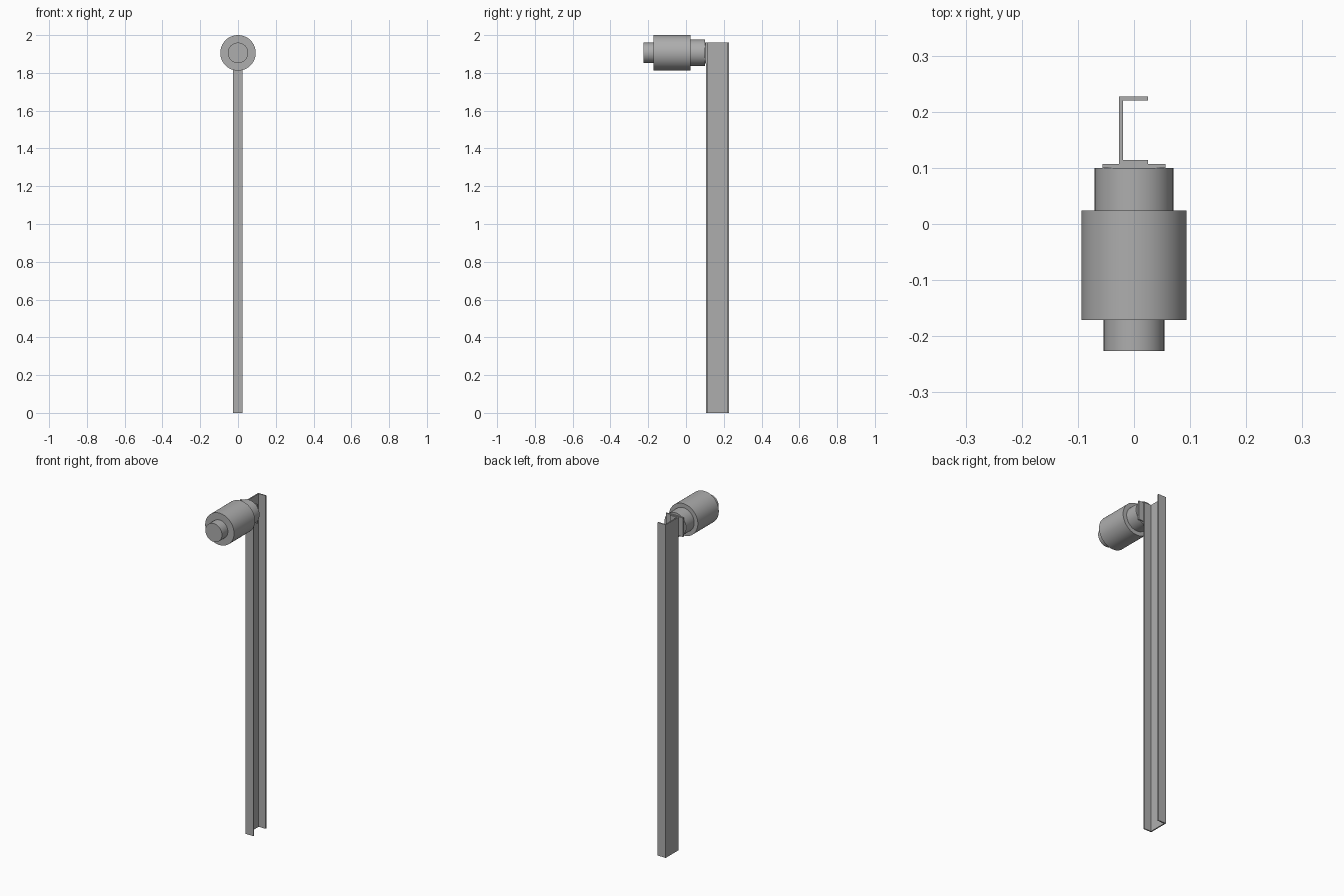
import bpy, bmesh, math
from mathutils import Matrix

cube = bpy.data.objects.get("Cube")
if cube:
    bpy.data.objects.remove(cube, do_unlink=True)

grey = bpy.data.materials.new("metal grey")
grey.use_nodes = True
color = (0.42, 0.42, 0.42, 1)
grey.diffuse_color = color
grey.node_tree.nodes["Principled BSDF"].inputs["Base Color"].default_value = color


def make_object(name, bm):
    bmesh.ops.recalc_face_normals(bm, faces=bm.faces)
    mesh = bpy.data.meshes.new(name)
    bm.to_mesh(mesh)
    bm.free()
    mesh.materials.append(grey)
    obj = bpy.data.objects.new(name, mesh)
    bpy.context.collection.objects.link(obj)
    return obj


def extrude_outline(name, outline, z0, z1):
    bm = bmesh.new()
    face = bm.faces.new([bm.verts.new((x, y, z0)) for x, y in outline])
    side = bmesh.ops.extrude_face_region(bm, geom=[face])["geom"]
    verts = [v for v in side if isinstance(v, bmesh.types.BMVert)]
    bmesh.ops.translate(bm, verts=verts, vec=(0, 0, z1 - z0))
    return make_object(name, bm)


# Lamp body: a stepped profile (radius, y) spun round the y axis
AXIS_Z = 1.906
profile = [(0, -0.226), (0.054, -0.226), (0.054, -0.171), (0.094, -0.171),
           (0.094, 0.024), (0.07, 0.024), (0.07, 0.1), (0, 0.1)]
bm = bmesh.new()
points = [bm.verts.new((r, y, 0)) for r, y in profile]
edges = [bm.edges.new(pair) for pair in zip(points, points[1:])]
bmesh.ops.spin(bm, geom=points + edges, cent=(0, 0, 0), axis=(0, 1, 0),
               angle=math.tau, steps=48)
bmesh.ops.remove_doubles(bm, verts=bm.verts, dist=0.0001)
bmesh.ops.transform(bm, matrix=Matrix.Translation((0, 0, AXIS_Z)), verts=bm.verts)
body = make_object("stepped_cylinder_body", bm)
bpy.context.view_layer.objects.active = body
body.select_set(True)
bpy.ops.object.shade_smooth_by_angle(angle=math.radians(35))

# Square mounting plate between body and post
h = 0.056
extrude_outline("mounting_plate", [(-h, 0.1), (h, 0.1), (h, 0.107), (-h, 0.107)],
                AXIS_Z - h, AXIS_Z + h)

# Channel post, open towards +x
left, right, front, back, t = -0.027, 0.025, 0.107, 0.227, 0.007
extrude_outline("channel_post",
                [(left, front), (right, front), (right, front + t),
                 (left + t, front + t), (left + t, back - t),
                 (right, back - t), (right, back), (left, back)],
                0, 1.96)
